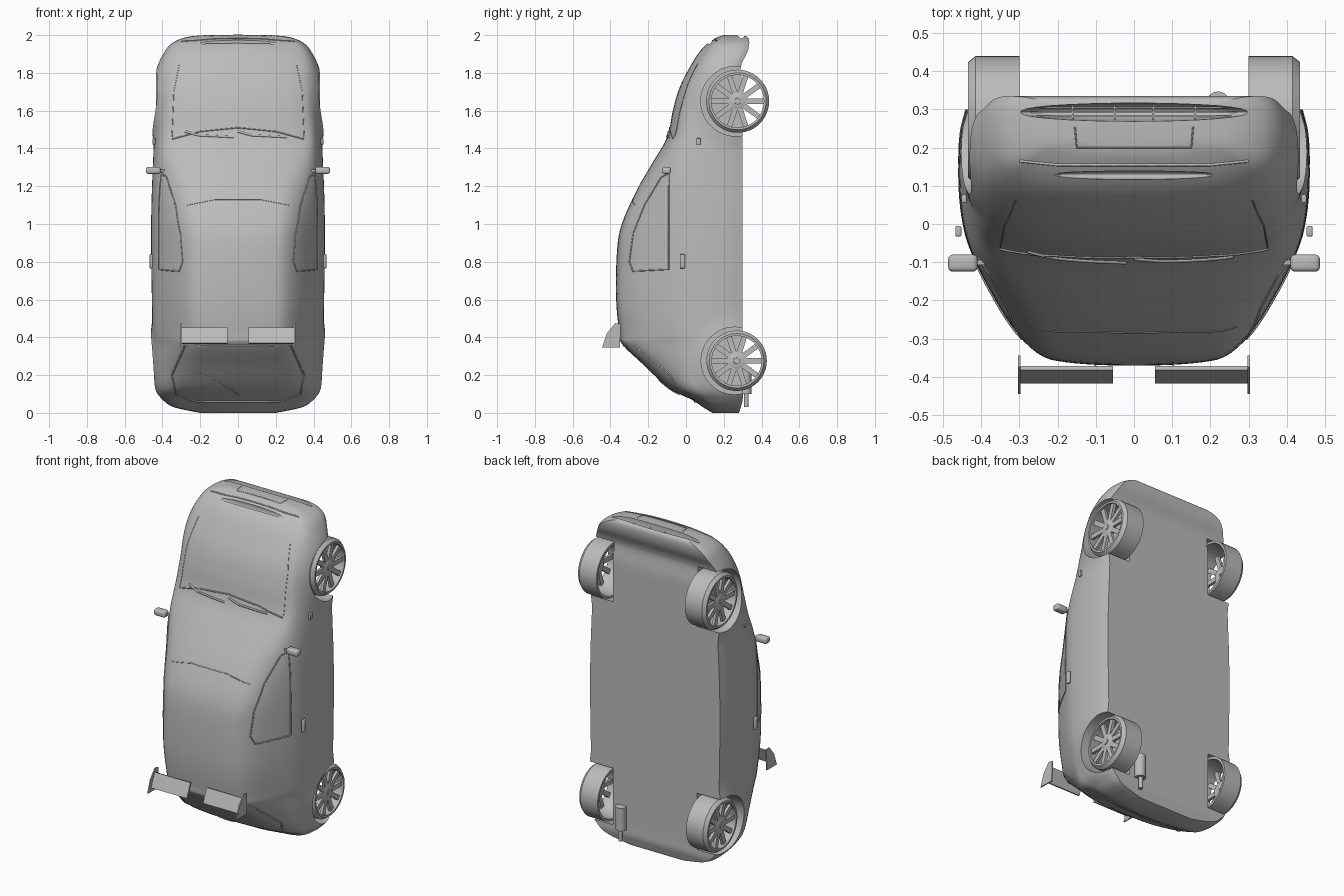
import bpy, bmesh, math
from mathutils import Vector, Matrix
from mathutils.bvhtree import BVHTree

if "Cube" in bpy.data.objects:
    bpy.data.objects.remove(bpy.data.objects["Cube"])

grey = bpy.data.materials.new("plain_grey")
grey.use_nodes = True
grey.diffuse_color = (0.5, 0.5, 0.5, 1)
grey.node_tree.nodes["Principled BSDF"].inputs["Base Color"].default_value = (0.5, 0.5, 0.5, 1)

WHEELS = {"front": (0.273, 1.65, 0.167), "rear": (0.268, 0.276, 0.16)}  # y, z, radius
meshes = []


def add(name, bm):
    bmesh.ops.recalc_face_normals(bm, faces=bm.faces)
    me = bpy.data.meshes.new(name)
    bm.to_mesh(me)
    bm.free()
    ob = bpy.data.objects.new(name, me)
    bpy.context.collection.objects.link(ob)
    me.materials.append(grey)
    meshes.append(ob)
    return ob


def loft(name, rings, loop=False):
    bm = bmesh.new()
    rows = [[bm.verts.new(p) for p in r] for r in rings]
    n = len(rows[0])
    pairs = list(zip(rows, rows[1:])) + ([(rows[-1], rows[0])] if loop else [])
    for a, b in pairs:
        for i in range(n):
            j = (i + 1) % n
            bm.faces.new((a[i], a[j], b[j], b[i]))
    if not loop:
        bm.faces.new(rows[0])
        bm.faces.new(rows[-1])
    return add(name, bm)


def box(name, lo, hi, bevel=0.0):
    lo, hi = Vector(lo), Vector(hi)
    bm = bmesh.new()
    bmesh.ops.create_cube(bm, size=1, matrix=Matrix.Translation((lo + hi) / 2) @ Matrix.Diagonal((*(hi - lo), 1)))
    if bevel:
        bmesh.ops.bevel(bm, geom=bm.edges[:], offset=bevel, segments=3, affect='EDGES', profile=0.5)
    return add(name, bm)


def prism(name, outline, x0, x1):
    return loft(name, [[(x, y, z) for y, z in outline] for x in (x0, x1)])


def spin_x(name, profile, s, y, z, steps=48):
    # closed (x, radius) profile turned around the wheel axle
    turns = [math.tau * k / steps for k in range(steps)]
    return loft(name, [[(s * x, y + r * math.cos(a), z + r * math.sin(a)) for x, r in profile] for a in turns], True)


def cone(name, r0, r1, z0, z1, x, y):
    bm = bmesh.new()
    bmesh.ops.create_cone(bm, cap_ends=True, segments=24, radius1=r0, radius2=r1, depth=z1 - z0,
                          matrix=Matrix.Translation((x, y, (z0 + z1) / 2)))
    return add(name, bm)


def cut(target, cutter):
    mod = target.modifiers.new("cut", 'BOOLEAN')
    mod.operation, mod.solver, mod.object = 'DIFFERENCE', 'EXACT', cutter
    bpy.context.view_layer.objects.active = target
    bpy.ops.object.modifier_apply(modifier=mod.name)
    meshes.remove(cutter)
    bpy.data.objects.remove(cutter)


def spline(rows, t):
    i = min(int(t), len(rows) - 2)
    f = t - i
    a, b, c, d = (rows[max(0, min(len(rows) - 1, k))] for k in (i - 1, i, i + 1, i + 2))
    return [q + 0.5 * f * (r - p + f * (2 * p - 5 * q + 4 * r - s + f * (3 * (q - r) + s - p)))
            for p, q, r, s in zip(a, b, c, d)]


def chaikin(pts):
    out = [pts[0]]
    for p, q in zip(pts, pts[1:]):
        out += [p.lerp(q, 0.25), p.lerp(q, 0.75)]
    return out + [pts[-1]]


# Body stations: z, half width, floor y, top y, shoulder y, roof half width
STATIONS = [
    (0.00, .20, .28, .14, .17, .13), (0.03, .34, .29, .09, .13, .22), (0.07, .395, .30, .03, .08, .28),
    (0.13, .43, .30, -.09, .0, .30), (0.25, .445, .30, -.22, -.03, .29), (0.36, .45, .30, -.335, -.05, .27),
    (0.42, .452, .30, -.352, -.07, .27), (0.60, .456, .30, -.37, -.09, .28), (0.85, .46, .30, -.366, -.09, .28),
    (1.00, .46, .30, -.34, -.09, .29), (1.18, .456, .30, -.26, -.09, .31), (1.32, .45, .30, -.18, -.07, .34),
    (1.46, .445, .30, -.10, -.02, .36), (1.60, .44, .30, -.07, .02, .355), (1.72, .435, .30, -.035, .05, .345),
    (1.83, .42, .29, .02, .09, .33), (1.91, .39, .325, .07, .13, .30), (1.96, .345, .335, .12, .16, .26),
    (1.99, .27, .325, .17, .20, .19), (2.00, .17, .29, .20, .22, .11)]


def section(z, w, yb, yt, ys, wr):
    half = [(w - 0.02, yb), (w, ys + 0.8 * (yb - ys)), (w, ys + 0.35 * (yb - ys)),
            (0.93 * w, ys), (wr, yt + 0.1 * wr), (0.5 * wr, yt)]
    pts = [Vector(p) for p in half] + [Vector((-x, y)) for x, y in reversed(half)]
    for _ in range(3):
        pts = chaikin(pts)
    ring = []
    for x, y in pts:
        # fenders swell gently around each wheel
        for wy, wz, r in WHEELS.values():
            d = math.hypot(y - wy, z - wz) - r
            if abs(x) > 0.3 and d < 0.08:
                x += math.copysign(0.012 * (1 - max(d, 0) / 0.08), x)
        ring.append((x, y, z))
    return ring


STEPS = 5
count = (len(STATIONS) - 1) * STEPS
body = loft("body_shell", [section(*spline(STATIONS, k / STEPS)) for k in range(count + 1)])
tree = BVHTree.FromPolygons([v.co for v in body.data.vertices], [p.vertices for p in body.data.polygons])

# Wheel wells
for y, z, r in WHEELS.values():
    for s in (-1, 1):
        well = [(y - 0.01 + (r + 0.018) * math.cos(math.tau * k / 48), z + (r + 0.018) * math.sin(math.tau * k / 48))
                for k in range(48)]
        cut(body, prism("well_cutter", well, s * 0.285, s * 0.6))

# Nose intakes
for y, z, size in ((0.293, 2.0, (0.31, 0.024, 0.07)), (0.128, 1.962, (0.22, 0.012, 0.025))):
    bm = bmesh.new()
    bmesh.ops.create_uvsphere(bm, u_segments=32, v_segments=16, radius=1,
                              matrix=Matrix.Translation((0, y, z)) @ Matrix.Diagonal((*size, 1)))
    cut(body, add("intake_cutter", bm))
for k in range(3):
    y = 0.282 + 0.011 * k
    box("intake_slat", (-0.27, y - 0.002, 1.945), (0.27, y + 0.002, 1.972))
for x in (-0.16, -0.05, 0.05, 0.16):
    box("intake_bar", (x - 0.002, 0.272, 1.945), (x + 0.002, 0.314, 1.975))


# Seams and trims laid on the shell by projection
def seam(name, pts, axis, sign=1, width=0.0022, closed=False):
    pts = [Vector(p) for p in pts] + ([Vector(pts[0])] if closed else [])
    hits = []
    for p, q in zip(pts, pts[1:]):
        for k in range(9):
            u, v = p.lerp(q, k / 8)
            start = {'x': (2 * sign, u, v), 'y': (u, -2, v), 'z': (u, v, 4)}[axis]
            ray = {'x': (-sign, 0, 0), 'y': (0, 1, 0), 'z': (0, 0, -1)}[axis]
            hit = tree.ray_cast(Vector(start), Vector(ray))[0]
            if hit:
                hits.append(hit)
    cu = bpy.data.curves.new(name, 'CURVE')
    cu.dimensions, cu.bevel_depth, cu.bevel_resolution = '3D', width, 1
    sp = cu.splines.new('POLY')
    sp.points.add(len(hits) - 1)
    for pt, h in zip(sp.points, hits):
        pt.co = (*h, 1)
    cu.materials.append(grey)
    bpy.context.collection.objects.link(bpy.data.objects.new(name, cu))


seam("windscreen_base", [(-.35, 1.45), (-.2, 1.49), (0, 1.51), (.2, 1.49), (.35, 1.45)], 'y', width=0.004)
seam("roof_seam", [(-.27, 1.1), (-.12, 1.13), (.12, 1.13), (.27, 1.1)], 'y')
seam("tailgate_frame", [(-.28, .355), (.28, .355), (.35, .2), (.33, .1), (.22, .06), (-.22, .06), (-.33, .1),
                        (-.35, .2)], 'y', width=0.005, closed=True)
seam("rear_wiper", [(-.22, .21), (-.1, .17), (0, .1)], 'y', width=0.005)
seam("bumper_crease", [(-.3, .165), (-.2, .155), (.2, .155), (.3, .165)], 'z', width=0.004)
seam("plate_recess", [(-.155, .255), (-.15, .2), (.15, .2), (.155, .255)], 'z')
for s in (-1, 1):
    seam("bonnet_edge", [(s * .35, 1.46), (s * .34, 1.7), (s * .31, 1.85)], 'y')
    seam("side_window_frame", [(-.09, .76), (-.28, .75), (-.3, .8), (-.28, .95), (-.22, 1.1), (-.13, 1.25),
                               (-.09, 1.27)], 'x', s, 0.004, True)
    seam("wiper_blade", [(-.14 + s * .14, 1.49), (-.07 + s * .14, 1.47), (.12 + s * .14, 1.46)], 'y', width=0.006)
    box("door_handle", (s * .452, -.033, .765), (s * .468, -.005, .84), 0.005)
    box("side_marker", (s * .438, .055, 1.42), (s * .452, .077, 1.455), 0.004)

    # Door mirrors
    box("mirror_housing", (s * .41, -.125, 1.265), (s * .487, -.08, 1.303), 0.012)
    box("mirror_arm", (s * .36, -.108, 1.276), (s * .42, -.094, 1.288))

    # Split rear wing with end plates and struts
    prism("wing_blade", [(-.372, .45), (-.382, .453), (-.418, .37), (-.405, .366)], s * .055, s * .3)
    prism("wing_end_plate", [(-.445, .345), (-.35, .345), (-.345, .47), (-.375, .475), (-.42, .42)], s * .297, s * .304)
    prism("wing_strut", [(-.33, .4), (-.33, .42), (-.39, .42), (-.39, .4)], s * .1, s * .105)

    # Wheels: open barrel, hub and spokes
    for end, (y, z, r) in WHEELS.items():
        spin_x(end + "_tyre", [(.30, r), (.415, r), (.435, r - .016), (.435, r - .028), (.41, r - .026),
                               (.30, r - .014)], s, y, z)
        spin_x(end + "_hub", [(.40, .01), (.40, .052), (.418, .052), (.428, .03), (.428, .01)], s, y, z, 32)
        spin_x(end + "_hub_cap", [(.405, .0005), (.405, .02), (.432, .016), (.432, .0005)], s, y, z, 20)
        for k in range(10):
            spoke = box(end + "_spoke", (s * .405, -.014, .04), (s * .422, .014, r - .02))
            turn = Matrix.Rotation(math.tau * (k + 0.5) / 10, 4, 'X')
            spoke.data.transform(Matrix.Translation((0, y, z)) @ turn)

# Exhaust
cone("muffler", .032, .032, .1, .24, .22, .315)
cone("tail_pipe", .012, .012, .03, .11, .22, .32)

# Smooth shading with crisp edges
bpy.ops.object.select_all(action='DESELECT')
for ob in meshes:
    ob.select_set(True)
bpy.context.view_layer.objects.active = body
bpy.ops.object.shade_smooth_by_angle(angle=math.radians(35))
